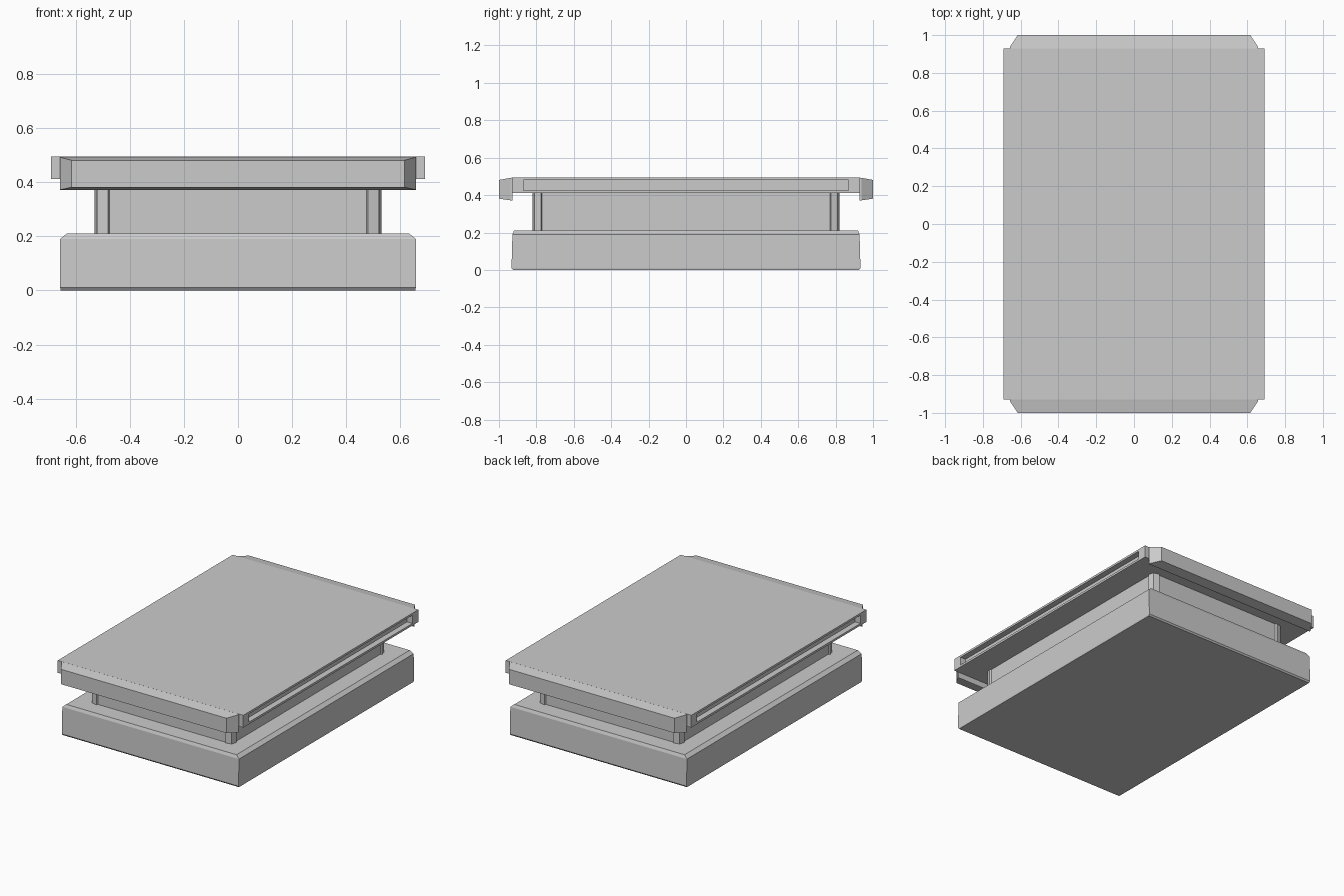
import bpy, bmesh

if "Cube" in bpy.data.objects:
    bpy.data.objects.remove(bpy.data.objects["Cube"])


def make_object(name, bm):
    bmesh.ops.recalc_face_normals(bm, faces=bm.faces)
    mesh = bpy.data.meshes.new(name)
    bm.to_mesh(mesh)
    bm.free()
    obj = bpy.data.objects.new(name, mesh)
    bpy.context.collection.objects.link(obj)
    return obj


def loft(name, outlines):
    """Join matching (points, z) outlines into a capped solid."""
    bm = bmesh.new()
    rings = [[bm.verts.new((x, y, z)) for x, y in pts] for pts, z in outlines]
    for low, high in zip(rings, rings[1:]):
        for i in range(len(low)):
            j = (i + 1) % len(low)
            bm.faces.new((low[i], low[j], high[j], high[i]))
    bm.faces.new(rings[0][::-1])
    bm.faces.new(rings[-1])
    return make_object(name, bm)


def rect(x, y):
    return [(-x, -y), (x, -y), (x, y), (-x, y)]


def four_way(quarter):
    """Mirror a quarter outline (from +x side to +y side) into a closed loop."""
    half = quarter + [(-x, y) for x, y in reversed(quarter)]
    return half + [(-x, -y) for x, y in half]


# Base block with bevelled top and bottom edges
loft("base", [(rect(0.655, 0.925), 0), (rect(0.657, 0.933), 0.01),
              (rect(0.657, 0.928), 0.19), (rect(0.633, 0.92), 0.21)])

# Neck with chamfered corner posts and slightly recessed walls
neck = four_way([(0.52, 0.77), (0.53, 0.775), (0.52, 0.81),
                 (0.48, 0.82), (0.475, 0.81)])
loft("neck", [(neck, 0.20), (neck, 0.415)])

# Lid plate with a long slot recessed into each side
bm = bmesh.new()
bmesh.ops.create_cube(bm, size=1)
for v in bm.verts:
    v.co.x *= 1.38
    v.co.y *= 1.86
    v.co.z = 0.4525 + v.co.z * 0.083
bm.normal_update()
for face in [f for f in bm.faces if abs(f.normal.x) > 0.9]:
    side = 1 if face.normal.x > 0 else -1
    bmesh.ops.inset_region(bm, faces=[face], thickness=0.02)
    for v in face.verts:
        v.co.y = 0.868 if v.co.y > 0 else -0.868
    slot = bmesh.ops.extrude_discrete_faces(bm, faces=[face])["faces"][0]
    for v in slot.verts:
        v.co.x -= side * 0.04
make_object("lid", bm)

# Tapered flaps on the front and back edges of the lid
for name, s in (("front_flap", -1), ("back_flap", 1)):
    bm = bmesh.new()
    inner, middle, outer = [
        [bm.verts.new((x * k, s * y, z))
         for k, z in ((-1, lo), (1, lo), (1, hi), (-1, hi))]
        for x, y, lo, hi in ((0.657, 0.928, 0.372, 0.494),
                             (0.657, 0.938, 0.372, 0.492),
                             (0.615, 1.0, 0.381, 0.481))]
    for a, b in ((inner, middle), (middle, outer)):
        for i in range(4):
            j = (i + 1) % 4
            bm.faces.new((a[i], a[j], b[j], b[i]))
    bm.faces.new(inner)
    bm.faces.new(outer)
    make_object(name, bm)
